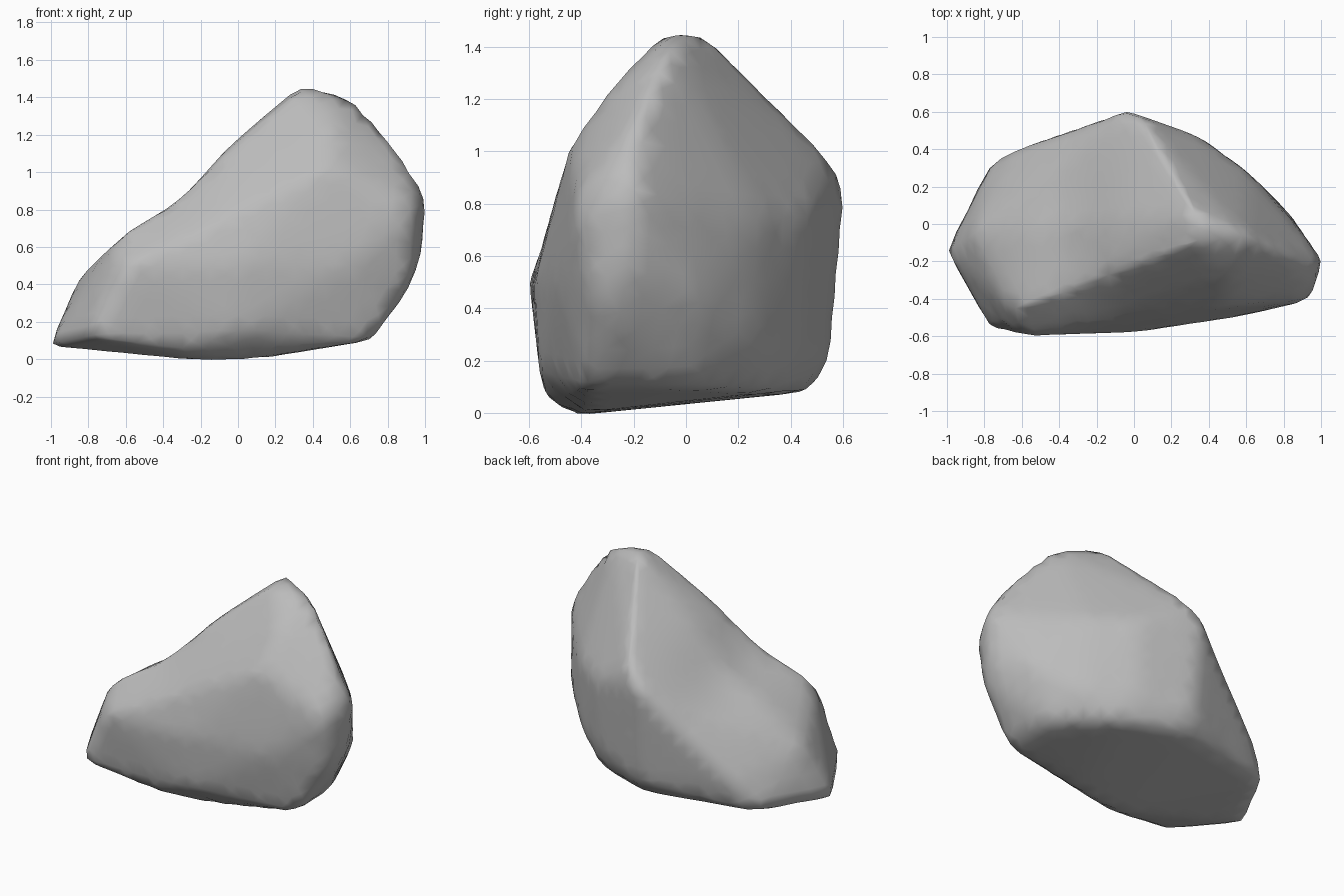
import bpy
import bmesh
import math
from mathutils import Vector

cube = bpy.data.objects.get("Cube")
if cube:
    bpy.data.objects.remove(cube, do_unlink=True)

# Key corners of the boulder, grouped by region
UNDERSIDE = [(-1.02, -.14, .07), (-.79, -.55, .12), (-.3, -.53, .05), (-.2, -.42, -.01),
             (.1, -.4, 0), (.71, -.38, .1), (.7, 0, .1), (.4, .33, .08),
             (0, .47, .08), (-.79, .32, .09)]
FRONT = [(-.6, -.6, .5), (-.65, -.46, .64), (0, -.58, .5), (0, -.56, .15),
         (.6, -.49, .5), (.94, -.41, .8), (.92, -.37, .45), (.5, -.44, 1.03),
         (.5, -.26, 1.28), (-.08, -.25, 1.07)]
RIGHT_END = [(1.01, -.2, .86), (.99, -.22, .57), (.92, -.25, .38), (.93, -.25, 1),
             (.76, -.14, 1.23), (.86, 0, .8), (.83, .06, .42)]
BACK = [(-.04, .61, .87), (.05, .55, .97), (-.02, .55, .19), (.35, .47, .75),
        (.33, .44, .27), (.61, .28, .75), (.62, .25, .27), (-.64, .4, .28)]
CREST = [(.33, .05, 1.46), (.35, -.09, 1.45), (.59, -.06, 1.41), (.3, .2, 1.27),
         (.17, .43, 1.05), (-.86, -.05, .43)]


def hull_mesh(points):
    """Wrap the corners in a closed shell."""
    bm = bmesh.new()
    for point in points:
        bm.verts.new(point)
    bmesh.ops.convex_hull(bm, input=list(bm.verts))
    loose = [v for v in bm.verts if not v.link_faces]
    bmesh.ops.delete(bm, geom=loose, context='VERTS')
    return bm


def refine(bm, limit):
    """Split every edge longer than the limit."""
    edges = [e for e in bm.edges if e.calc_length() > limit]
    bmesh.ops.subdivide_edges(bm, edges=edges, cuts=1)
    bmesh.ops.triangulate(bm, faces=list(bm.faces))


def dent(bm, centre, reach, push):
    """Press a soft hollow into the surface."""
    for v in bm.verts:
        offset = v.co - Vector(centre)
        d = sum((offset[i] / reach[i]) ** 2 for i in range(3))
        v.co += Vector(push) * math.exp(-d)


# Boulder shell
bm = hull_mesh(UNDERSIDE + FRONT + RIGHT_END + BACK + CREST)
for limit in (.5, .3, .2, .13):
    refine(bm, limit)

# Hollow in the long sloping top
dent(bm, (-.32, -.08, .83), (.25, .5, .3), (.03, 0, -.06))

# Worn edges
bmesh.ops.smooth_vert(bm, verts=list(bm.verts), factor=.5,
                      use_axis_x=True, use_axis_y=True, use_axis_z=True)
bmesh.ops.recalc_face_normals(bm, faces=list(bm.faces))
for face in bm.faces:
    face.smooth = True

mesh = bpy.data.meshes.new("boulder")
bm.to_mesh(mesh)
bm.free()
boulder = bpy.data.objects.new("boulder", mesh)
bpy.context.collection.objects.link(boulder)

# Plain grey stone
stone = bpy.data.materials.new("grey_stone")
stone.use_nodes = True
colour = (.5, .5, .5, 1)
stone.diffuse_color = colour
shader = next(n for n in stone.node_tree.nodes if n.type == 'BSDF_PRINCIPLED')
shader.inputs["Base Color"].default_value = colour
mesh.materials.append(stone)
